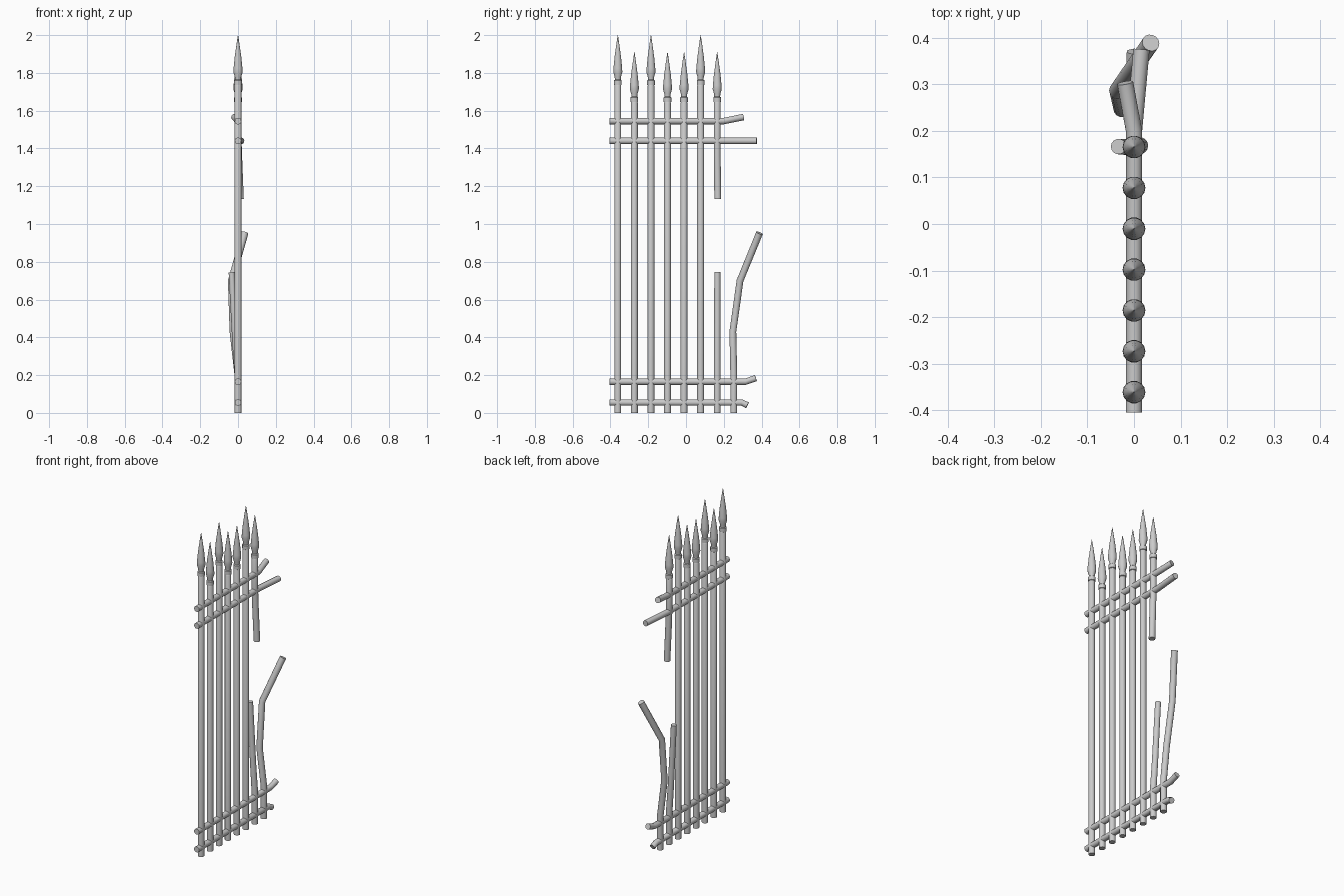
import bpy, bmesh, math
from mathutils import Vector

if "Cube" in bpy.data.objects:
    bpy.data.objects.remove(bpy.data.objects["Cube"])

SIDES = 14
R = 0.0185


def rod(name, pts, radii):
    """Sweep a round section along points that lie near the YZ plane."""
    pts = [Vector(p) for p in pts]
    if not isinstance(radii, (list, tuple)):
        radii = [radii] * len(pts)
    bm = bmesh.new()
    rings = []
    for i, (p, r) in enumerate(zip(pts, radii)):
        a, b = pts[max(i - 1, 0)], pts[min(i + 1, len(pts) - 1)]
        t = (b - a).normalized()
        v = t.cross(Vector((1, 0, 0))).normalized()
        u = v.cross(t)
        rings.append([bm.verts.new(p + r * (u * math.cos(w) + v * math.sin(w)))
                      for w in (2 * math.pi * k / SIDES for k in range(SIDES))])
    for lo, hi in zip(rings, rings[1:]):
        for k in range(SIDES):
            n = (k + 1) % SIDES
            bm.faces.new((lo[k], lo[n], hi[n], hi[k]))
    bm.faces.new(rings[0])
    bm.faces.new(rings[-1])
    bmesh.ops.recalc_face_normals(bm, faces=bm.faces[:])
    me = bpy.data.meshes.new(name)
    bm.to_mesh(me)
    bm.free()
    ob = bpy.data.objects.new(name, me)
    bpy.context.collection.objects.link(ob)
    bpy.ops.object.select_all(action='DESELECT')
    bpy.context.view_layer.objects.active = ob
    ob.select_set(True)
    bpy.ops.object.shade_smooth_by_angle(angle=math.radians(35))
    return ob


# Spearhead and collar profile: (distance below tip, radius)
SPEAR = [(0.265, 0.017), (0.263, 0.021), (0.240, 0.021), (0.236, 0.016),
         (0.222, 0.017), (0.196, 0.0245), (0.175, 0.0235), (0.115, 0.0175),
         (0.055, 0.009), (0.0, 0.0008)]


def picket(name, y, top, base):
    pts = base + [(0, y, top - d) for d, _ in SPEAR]
    rod(name, pts, [R] * len(base) + [r for _, r in SPEAR])


# Intact pickets with alternating heights
ys = [-0.361 + 0.0877 * i for i in range(8)]
for i, top in enumerate([2.0, 1.91, 2.0, 1.91, 1.91, 2.0]):
    picket(f"picket_{i + 1}", ys[i], top, [(0, ys[i], 0), (0, ys[i], top - 0.268)])

# Snapped picket: hanging upper part and leaning stump
y = ys[6]
picket("snapped_picket_upper", y, 1.91,
       [(0.012, y + 0.003, 1.132), (0.003, y, 1.36), (0, y, 1.45), (0, y, 1.642)])
rod("snapped_picket_stump",
    [(0, y, 0), (0, y, 0.19), (-0.012, y, 0.36), (-0.033, y + 0.001, 0.745)],
    [R, R, R * 0.95, R * 0.9])

# Bent picket at the broken edge
y = ys[7]
rod("bent_picket",
    [(0, y, 0), (0, y, 0.2), (-0.026, y - 0.005, 0.43),
     (-0.035, 0.286, 0.70), (0.036, 0.389, 0.952)],
    [R, R, R, R, 0.019])

# Horizontal rails with bent, broken ends
rails = {
    "upper_rail": [(0, -0.405, 1.545), (0, 0.2, 1.545), (-0.019, 0.303, 1.566)],
    "upper_middle_rail": [(0, -0.405, 1.44), (0, 0.2, 1.44), (0.016, 0.375, 1.44)],
    "lower_middle_rail": [(0, -0.405, 0.165), (0, 0.315, 0.165), (0.002, 0.37, 0.184)],
    "bottom_rail": [(0, -0.405, 0.055), (0, 0.295, 0.055), (0.002, 0.325, 0.040)],
}
for name, pts in rails.items():
    rod(name, pts, 0.0175)
